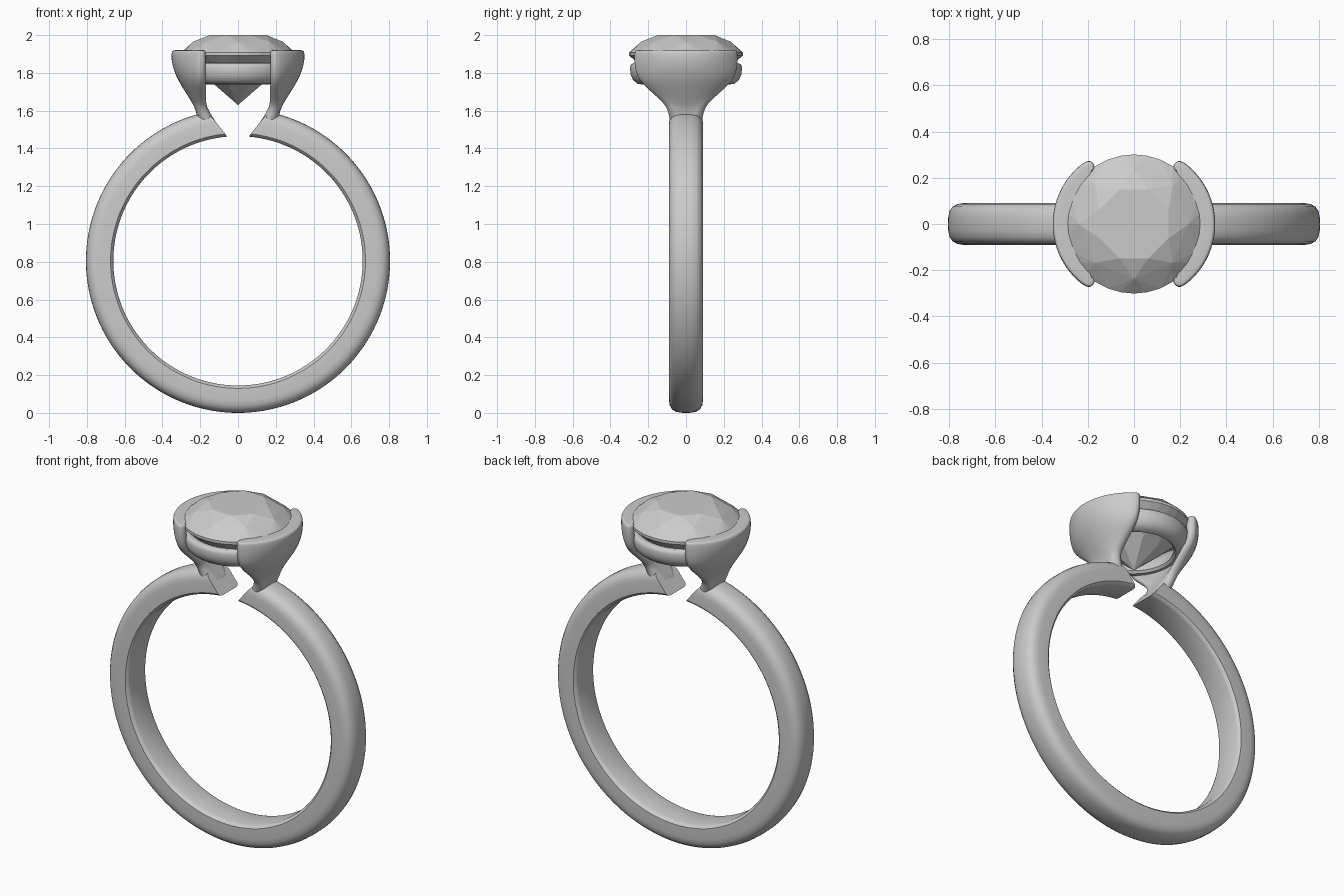
import bpy, bmesh
from math import sin, cos, radians, pi, hypot

default = bpy.data.objects.get("Cube")
if default:
    bpy.data.objects.remove(default, do_unlink=True)

silver = bpy.data.materials.new("silver_grey")
silver.use_nodes = True
silver.diffuse_color = (0.6, 0.6, 0.6, 1)
silver.node_tree.nodes["Principled BSDF"].inputs["Base Color"].default_value = (0.6, 0.6, 0.6, 1)


def finish(name, bm, smooth_angle=None):
    """Turn a bmesh into a named object with the shared material."""
    bmesh.ops.recalc_face_normals(bm, faces=bm.faces)
    mesh = bpy.data.meshes.new(name)
    bm.to_mesh(mesh)
    bm.free()
    mesh.materials.append(silver)
    obj = bpy.data.objects.new(name, mesh)
    bpy.context.collection.objects.link(obj)
    if smooth_angle:
        bpy.ops.object.select_all(action='DESELECT')
        obj.select_set(True)
        bpy.context.view_layer.objects.active = obj
        bpy.ops.object.shade_smooth_by_angle(angle=radians(smooth_angle))
    return obj


def loft(rings, closed=False):
    """Skin a list of closed loops; cap the ends unless the loft is closed."""
    bm = bmesh.new()
    rows = [[bm.verts.new(p) for p in ring] for ring in rings]
    pairs = list(zip(rows, rows[1:]))
    if closed:
        pairs.append((rows[-1], rows[0]))
    for a, b in pairs:
        for i in range(len(a)):
            j = (i + 1) % len(a)
            bm.faces.new((a[i], a[j], b[j], b[i]))
    if not closed:
        bm.faces.new(rows[0])
        bm.faces.new(rows[-1])
    return bm


# Open band: flat inside, domed outside, ends sheared to leave a V-shaped gap
CENTRE, INNER, OUTER, HALF = 0.805, 0.66, 0.805, 0.09
half_profile = [(INNER, 0.068), (0.664, 0.080), (0.675, HALF), (0.74, HALF), (0.765, 0.086),
                (0.785, 0.075), (0.798, 0.057), (0.804, 0.03)]
profile = half_profile + [(OUTER, 0)] + [(r, -y) for r, y in reversed(half_profile)]
STEPS = 144
rings = []
for k in range(STEPS + 1):
    ring = []
    for r, y in profile:
        gap = radians(5 + 7 * (r - INNER) / (OUTER - INNER))
        a = gap + (2 * pi - 2 * gap) * k / STEPS
        ring.append((r * sin(a), y, CENTRE + r * cos(a)))
    rings.append(ring)
finish("band", loft(rings), 40)


# Pair of curved holders: crescent sections growing out of the band ends
def crescent(z, x_mid, x_tip, y_tip, t):
    arc = radians(55)

    def centre(s):
        a = arc * s
        return (x_tip + (x_mid - x_tip) * (cos(a) - cos(arc)) / (1 - cos(arc)),
                y_tip * sin(a) / sin(arc))

    def offset(s, turn):
        x, y = centre(s)
        (x0, y0), (x1, y1) = centre(s - 0.01), centre(s + 0.01)
        n = hypot(x1 - x0, y1 - y0)
        tx, ty = (x1 - x0) / n, (y1 - y0) / n
        c, d = cos(turn) * t, sin(turn) * t
        return (x + ty * c + tx * d, y - tx * c + ty * d, z)

    spans = [i / 5 for i in range(-5, 6)]
    caps = [pi * i / 4 for i in range(1, 4)]
    return ([offset(s, 0) for s in spans] + [offset(1, c) for c in caps]
            + [offset(-s, pi) for s in spans] + [offset(-1, pi + c) for c in caps])


sections = [  # height, middle x, tip x, tip y, half thickness
    (1.490, 0.135, 0.135, 0.030, 0.050),
    (1.550, 0.168, 0.168, 0.045, 0.044),
    (1.610, 0.193, 0.193, 0.068, 0.032),
    (1.650, 0.217, 0.197, 0.100, 0.031),
    (1.700, 0.249, 0.198, 0.156, 0.031),
    (1.750, 0.281, 0.199, 0.211, 0.031),
    (1.800, 0.307, 0.199, 0.239, 0.030),
    (1.860, 0.324, 0.198, 0.246, 0.030),
    (1.905, 0.325, 0.197, 0.246, 0.029),
    (1.919, 0.323, 0.197, 0.246, 0.025),
    (1.921, 0.321, 0.197, 0.246, 0.012),
]
holders = finish("gem_holders", loft([crescent(*s) for s in sections]))
holders.data.polygons.foreach_set("use_smooth", [True] * len(holders.data.polygons))
holders.modifiers.new("mirror", 'MIRROR')
holders.modifiers.new("smooth", 'SUBSURF').levels = 2
holders.modifiers["smooth"].render_levels = 2


# Support ring under the gem
seat = [(0.25, 1.846), (0.275, 1.852), (0.291, 1.845), (0.297, 1.83), (0.293, 1.79),
        (0.28, 1.762), (0.255, 1.742), (0.225, 1.738), (0.212, 1.75), (0.22, 1.79)]
SEG = 96
rings = [[(r * cos(2 * pi * k / SEG), r * sin(2 * pi * k / SEG), z) for r, z in seat]
         for k in range(SEG)]
finish("support_ring", loft(rings, closed=True), 50)


# Faceted round gem: hull of table, star, girdle, pavilion and culet points
bm = bmesh.new()
for count, radius, z, turn in ((8, 0.162, 2.0, 22.5), (8, 0.237, 1.965, 0),
                               (32, 0.301, 1.908, 0), (32, 0.301, 1.892, 0),
                               (8, 0.14, 1.742, 22.5), (1, 0, 1.63, 0)):
    for i in range(count):
        a = 2 * pi * i / count + radians(turn)
        bm.verts.new((radius * cos(a), radius * sin(a), z))
bmesh.ops.convex_hull(bm, input=bm.verts)
bmesh.ops.dissolve_limit(bm, angle_limit=radians(1), verts=bm.verts, edges=bm.edges)
finish("gem", bm)
